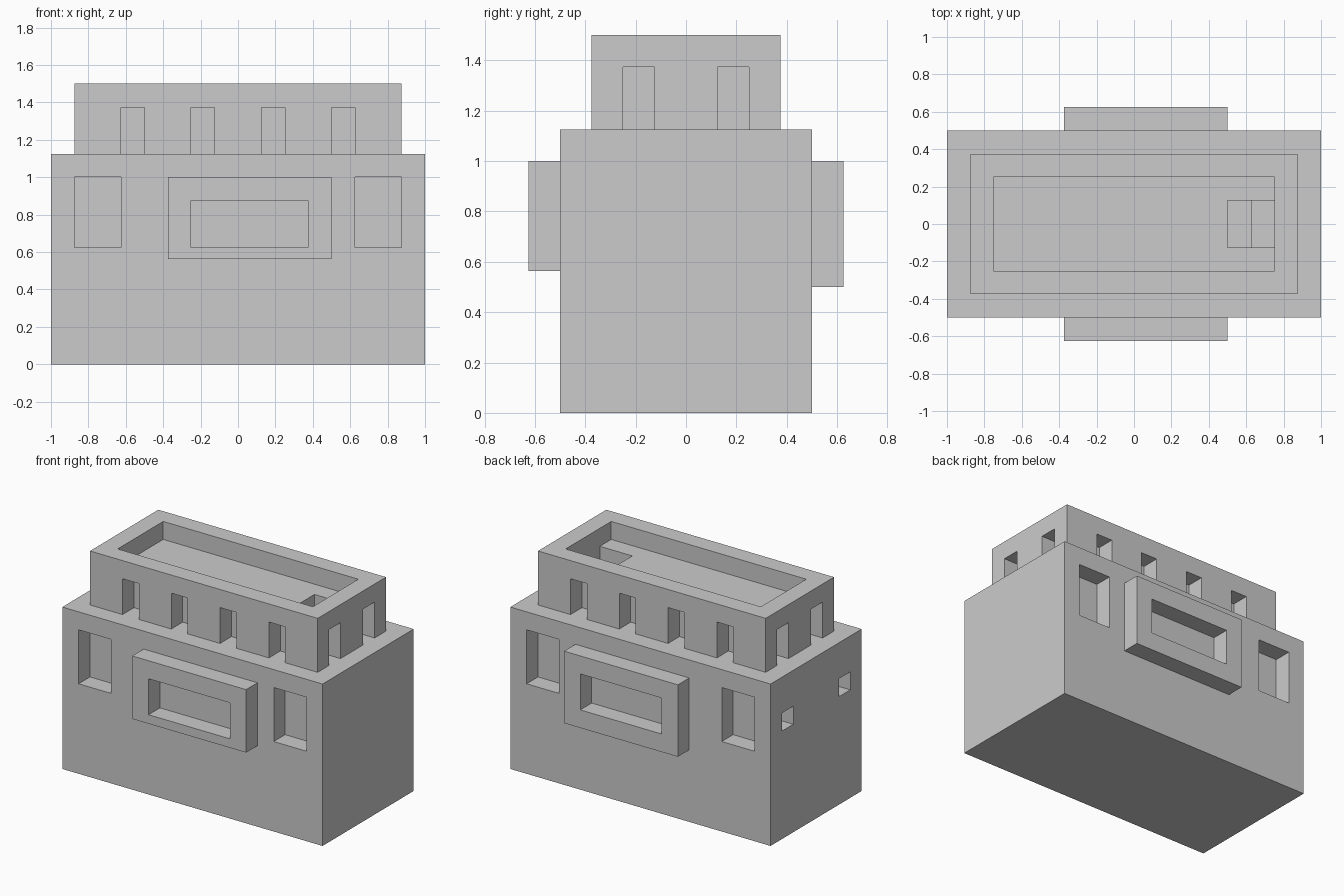
import bpy

if "Cube" in bpy.data.objects:
    bpy.data.objects.remove(bpy.data.objects["Cube"])


def box(name, x, y, z):
    """Axis-aligned box from (min, max) ranges."""
    bpy.ops.mesh.primitive_cube_add(size=1, location=[(a + b) / 2 for a, b in (x, y, z)])
    ob = bpy.context.object
    ob.name = name
    ob.scale = [b - a for a, b in (x, y, z)]
    bpy.ops.object.transform_apply(location=True, rotation=False, scale=True)
    return ob


def cut(target, name, x, y, z):
    """Carve a box-shaped recess and drop the cutter afterwards."""
    cutter = box(name, x, y, z)
    cutter.hide_render = True
    mod = target.modifiers.new(name, 'BOOLEAN')
    mod.operation, mod.solver, mod.object = 'DIFFERENCE', 'EXACT', cutter
    bpy.context.view_layer.objects.active = target
    bpy.ops.object.modifier_apply(modifier=mod.name)
    bpy.data.objects.remove(cutter, do_unlink=True)


def span(side, inner, outer):
    """Range from inner to outer distance on the given side of zero."""
    return tuple(sorted((side * inner, side * outer)))


E = 0.05  # cutter overshoot

# Main block and upper storey
body = box("main_block", (-1, 1), (-0.5, 0.5), (0, 1.125))
upper = box("upper_storey", (-0.875, 0.875), (-0.375, 0.375), (1.125, 1.5))

# Sunken roof terrace with a stepped hatch
cut(upper, "terrace", (-0.75, 0.75), (-0.25, 0.25), (1.375, 1.5 + E))
cut(upper, "hatch_step", (0.5, 0.75), (-0.125, 0.125), (1.25, 1.375 + E))
cut(upper, "hatch_well", (0.5, 0.625), (-0.125, 0.125), (1.14, 1.25 + E))

for s, bay_bottom, label in ((-1, 0.5625, "front"), (1, 0.5, "back")):
    # Tall windows in the main block
    for sx in (-1, 1):
        cut(body, "window", span(sx, 0.625, 0.875), span(s, 0.375, 0.5 + E), (0.625, 1.0))
    # Projecting bay with a wide window
    bay = box(label + "_bay", (-0.375, 0.5), span(s, 0.5, 0.625), (bay_bottom, 1.0))
    cut(bay, "bay_window", (-0.25, 0.375), span(s, 0.5 - E, 0.625 + E), (0.625, 0.875))
    # Narrow openings along the upper storey
    for x in (-0.625, -0.25, 0.125, 0.5):
        cut(upper, "slot", (x, x + 0.125), span(s, 0.25, 0.375 + E), (1.125 - E, 1.375 - 0.001))
    # Narrow openings at the ends of the upper storey
    for sy in (-1, 1):
        cut(upper, "end_slot", span(s, 0.751, 0.875 + E), span(sy, 0.125, 0.25), (1.125 - E, 1.374))
    # Small square holes on the left side of the main block
    cut(body, "small_hole", (-1 - E, -0.875), span(s, 0.25, 0.375), (0.75, 0.875))
